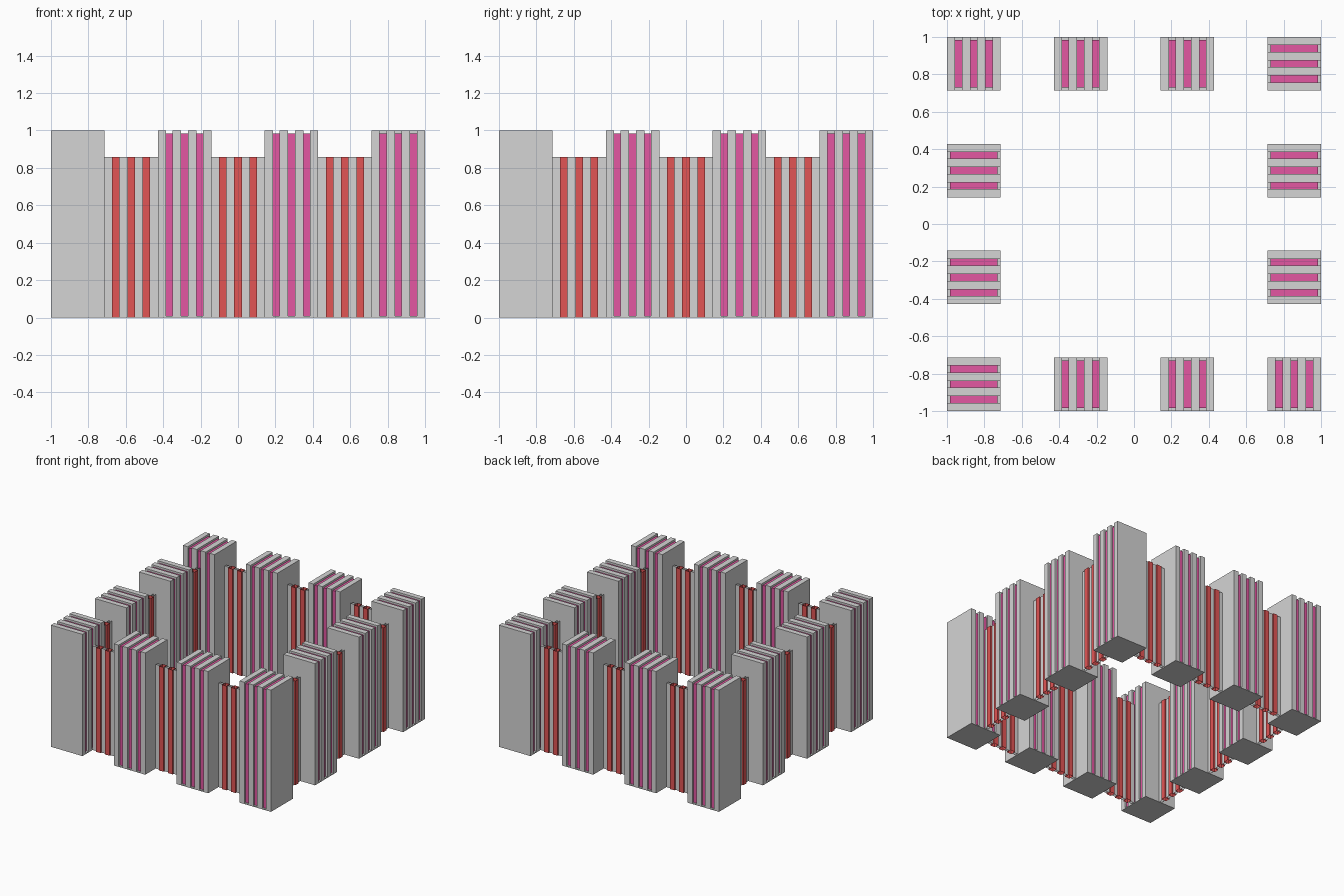
import bpy, bmesh, math
from mathutils import Matrix

if "Cube" in bpy.data.objects:
    bpy.data.objects.remove(bpy.data.objects["Cube"])

CELL = 2 / 7          # width of one tower or wall bay
STRIP = CELL / 7      # width of one vertical stripe
MID = 1 - CELL / 2    # centre line of the ring
WALL_H = 6 / 7
INSET = 0.016         # recess of the tower panels
LIP = 0.0025          # how far the slabs close in on each panel


def material(name, rgb):
    m = bpy.data.materials.new(name)
    m.diffuse_color = (*rgb, 1)
    m.use_nodes = True
    m.node_tree.nodes["Principled BSDF"].inputs["Base Color"].default_value = m.diffuse_color
    return m


GREY = material("stone_grey", (0.66, 0.66, 0.66))
PINK = material("magenta", (0.77, 0.095, 0.36))
RED = material("brick_red", (0.76, 0.09, 0.09))


def box(bm, x0, x1, y0, y1, z0, z1, mat, skip=""):
    """Box without the sides named in skip: x = both x ends, z = both caps, b = bottom."""
    v = [bm.verts.new((x, y, z)) for z in (z0, z1) for y in (y0, y1) for x in (x0, x1)]
    sides = [("b", (0, 2, 3, 1)), ("t", (4, 5, 7, 6)), ("y", (0, 1, 5, 4)),
             ("y", (2, 6, 7, 3)), ("x", (0, 4, 6, 2)), ("x", (1, 3, 7, 5))]
    for key, idx in sides:
        if key in skip or ("z" in skip and key in "bt"):
            continue
        bm.faces.new([v[i] for i in idx]).material_index = mat


def finish(bm, name, mats, matrix):
    bm.transform(matrix)
    me = bpy.data.meshes.new(name)
    bm.to_mesh(me)
    bm.free()
    for m in mats:
        me.materials.append(m)
    bpy.context.collection.objects.link(bpy.data.objects.new(name, me))


def tower(name, matrix):
    # four grey slabs with recessed magenta panels between them
    bm = bmesh.new()
    h = CELL / 2
    for i in range(7):
        x0, x1 = -h + i * STRIP, -h + (i + 1) * STRIP
        if i % 2 == 0:
            a = x0 - LIP if i > 0 else x0
            b = x1 + LIP if i < 6 else x1
            box(bm, a, b, -h, h, 0, 1, 0)
        else:
            a, b = x0 + LIP, x1 - LIP
            box(bm, a, b, -h, h, 0, 0.008, 0, "x")
            box(bm, a, b, -h + INSET, h - INSET, 0.008, 1 - INSET, 1, "xb")
    finish(bm, name, (GREY, PINK), matrix)


def wall(name, matrix):
    # thin open-topped grey and red strips, the red ones slightly proud
    bm = bmesh.new()
    h = CELL / 2
    for i in range(7):
        x0, x1 = -h + i * STRIP, -h + (i + 1) * STRIP
        if i % 2 == 0:
            box(bm, x0, x1, -0.01, 0.01, 0, WALL_H, 0, "xz")
        else:
            box(bm, x0, x1, -0.022, 0.022, 0, WALL_H, 1, "z")
    finish(bm, name, (GREY, RED), matrix)


# four identical sides, each turned a quarter round the centre
for s, side in enumerate(("front", "right", "back", "left")):
    turn = Matrix.Rotation(s * math.pi / 2, 4, "Z")
    for k, part in enumerate(("inner_tower_a", "inner_tower_b", "corner_tower")):
        x = (2 * k - 1) * CELL
        tower(f"{side}_{part}", turn @ Matrix.Translation((x, -MID, 0)))
        wall(f"{side}_wall_{k + 1}", turn @ Matrix.Translation((x - CELL, -MID, 0)))
